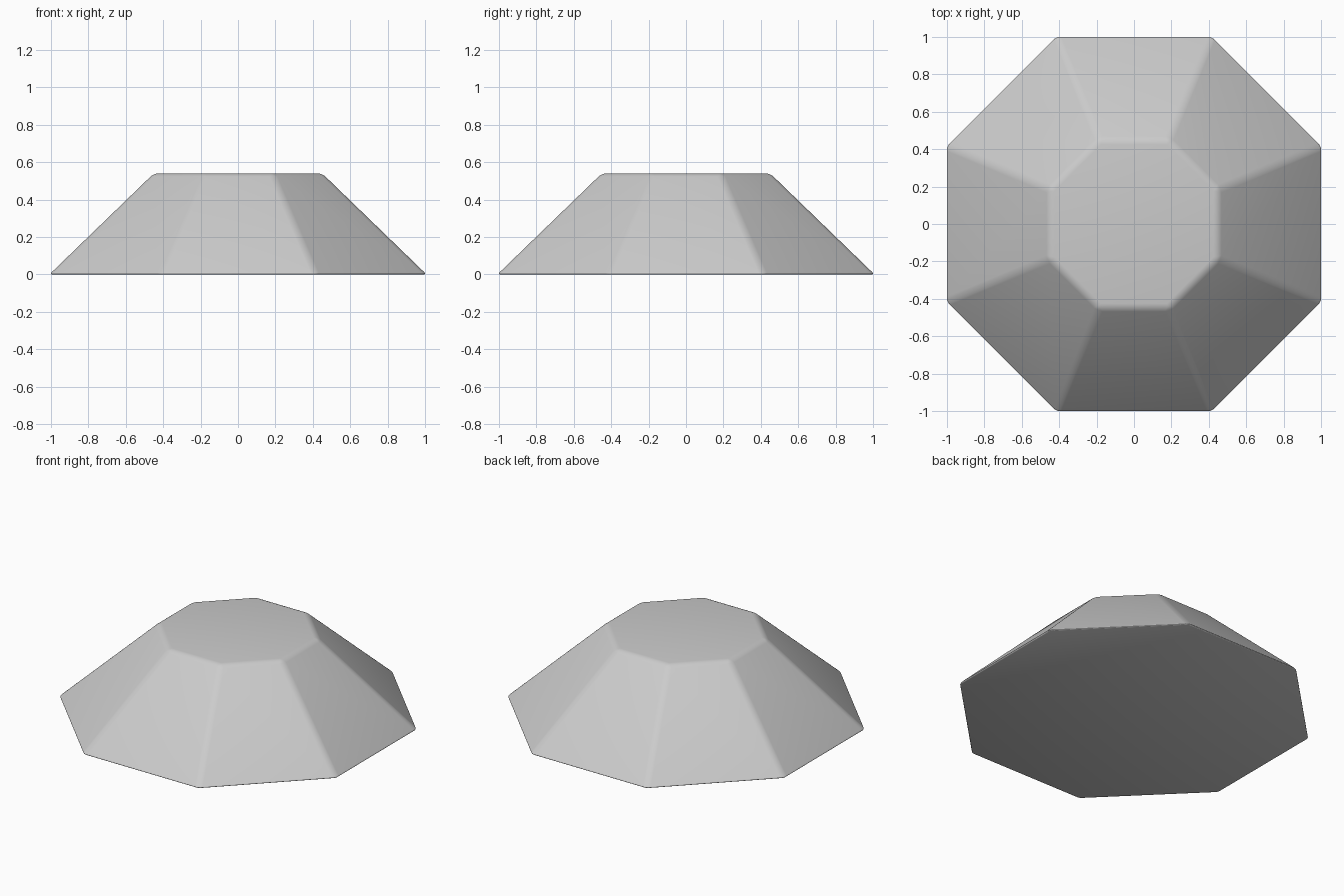
import bpy
import bmesh
import math

if "Cube" in bpy.data.objects:
    bpy.data.objects.remove(bpy.data.objects["Cube"])

SIDES = 8
HEIGHT = 0.54
BASE_FLAT = 1.008   # centre to flat side at the base
TOP_FLAT = 0.45     # centre to flat side at the top
to_corner = 1 / math.cos(math.pi / SIDES)

# Tapered octagonal block with its flats facing the axes
bpy.ops.mesh.primitive_cone_add(
    vertices=SIDES, radius1=BASE_FLAT * to_corner, radius2=TOP_FLAT * to_corner,
    depth=HEIGHT, location=(0, 0, 0))
block = bpy.context.object
block.name = "tapered_octagon_block"

bm = bmesh.new()
bm.from_mesh(block.data)
# Turn so that flats line up with x and y, and stand the block on z = 0
apothem = max(v.co.x for v in bm.verts)
turn = math.pi / SIDES if apothem > BASE_FLAT * 1.02 else 0
c, s = math.cos(turn), math.sin(turn)
for v in bm.verts:
    x, y, z = v.co
    v.co = (c * x - s * y, s * x + c * y, z + HEIGHT / 2)

# Softer rounding on the upper rim and slanted edges, tight rounding at the base
weight = bm.edges.layers.float.new("bevel_weight_edge")
for e in bm.edges:
    on_base = all(v.co.z < 0.01 for v in e.verts)
    e[weight] = 0.6 if on_base else 1.0
bm.to_mesh(block.data)
bm.free()

bevel = block.modifiers.new("rounded_edges", 'BEVEL')
bevel.limit_method = 'WEIGHT'
bevel.width = 0.025
bevel.segments = 4

for p in block.data.polygons:
    p.use_smooth = True
